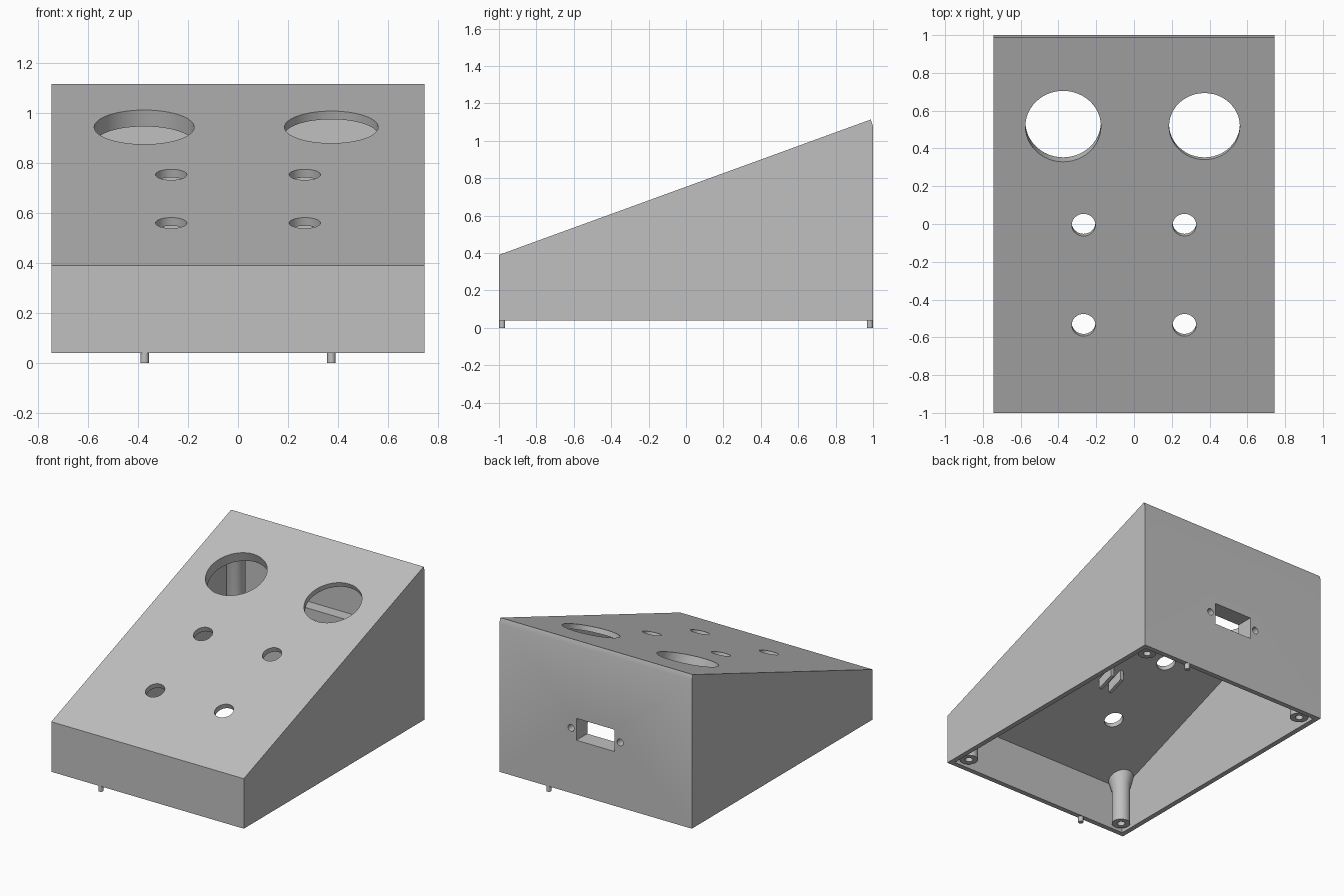
import bpy, bmesh, math
from mathutils import Vector

if "Cube" in bpy.data.objects:
    bpy.data.objects.remove(bpy.data.objects["Cube"], do_unlink=True)

TILT = math.radians(20)
HALF_W, WALL, BASE, FRONT_Z = 0.745, 0.035, 0.04, 0.39

grey = bpy.data.materials.new("silver_grey")
grey.use_nodes = True
grey.diffuse_color = (0.527, 0.527, 0.527, 1)
grey.node_tree.nodes["Principled BSDF"].inputs["Base Color"].default_value = grey.diffuse_color


def slope(y):
    """Height of the sloping panel's outer face."""
    return FRONT_Z + (y + 1) * math.tan(TILT)


def ceiling(y):
    return slope(y) - WALL / math.cos(TILT)


def finish(name, bm):
    bmesh.ops.recalc_face_normals(bm, faces=bm.faces)
    mesh = bpy.data.meshes.new(name)
    bm.to_mesh(mesh)
    bm.free()
    mesh.materials.append(grey)
    obj = bpy.data.objects.new(name, mesh)
    bpy.context.collection.objects.link(obj)
    return obj


def prism(name, profile, half_w):
    """Extrude a side profile of (y, z) points across the width."""
    bm = bmesh.new()
    face = bm.faces.new([bm.verts.new((-half_w, y, z)) for y, z in profile])
    out = bmesh.ops.extrude_face_region(bm, geom=[face])
    verts = [v for v in out["geom"] if isinstance(v, bmesh.types.BMVert)]
    bmesh.ops.translate(bm, verts=verts, vec=(2 * half_w, 0, 0))
    return finish(name, bm)


def box(name, half_w, y0, y1, z0, z1):
    return prism(name, [(y0, z0), (y1, z0), (y1, z1), (y0, z1)], half_w)


def cylinder(name, center, radius, depth, tilt=0.0, sides=48):
    bm = bmesh.new()
    bmesh.ops.create_cone(bm, cap_ends=True, segments=sides, radius1=radius,
                          radius2=radius, depth=depth)
    obj = finish(name, bm)
    obj.location = center
    obj.rotation_euler.x = tilt
    return obj


def activate(obj):
    bpy.ops.object.select_all(action="DESELECT")
    obj.select_set(True)
    bpy.context.view_layer.objects.active = obj


def cut(obj, cutters):
    activate(obj)
    for cutter in cutters:
        mod = obj.modifiers.new("cut", "BOOLEAN")
        mod.operation, mod.solver, mod.object = "DIFFERENCE", "EXACT", cutter
        bpy.ops.object.modifier_apply(modifier=mod.name)


def smooth(obj):
    activate(obj)
    bpy.ops.object.shade_smooth_by_angle(angle=math.radians(30))


# Sloped hollow case, open underneath
back_y = 1 - WALL * math.sin(TILT)
case = prism("case", [(-1, BASE), (1, BASE), (1, ceiling(back_y) + 0.002),
                      (back_y, slope(back_y)), (-1, FRONT_Z)], HALF_W)
inner = 1 - WALL
cavity = prism("cavity_cutter", [(-inner, -0.1), (inner, -0.1), (inner, ceiling(inner)),
                                 (-inner, ceiling(-inner))], HALF_W - WALL)

# Thicker collar under one large opening, and the block behind the socket
normal = Vector((0, -math.sin(TILT), math.cos(TILT)))
hole_y = 0.517
collar_at = Vector((-0.375, hole_y, slope(hole_y)))
collar = cylinder("opening_collar", collar_at - normal * 0.045, 0.235, 0.05, TILT)
socket_block = box("socket_block", 0.3, 0.88, 0.975, 0.35, 0.645)

# Cutters for panel holes and rear socket
panel_cuts = [cylinder("hole_cutter", collar_at, 0.2, 0.4, TILT),
              cylinder("hole_cutter", (0.373, hole_y, slope(hole_y)), 0.1875, 0.2, TILT)]
for x in (-0.267, 0.267):
    for y in (-0.005, -0.535):
        panel_cuts.append(cylinder("hole_cutter", (x, y, slope(y)), 0.0625, 0.2, TILT))
rear_cuts = [box("socket_cutter", 0.148, 0.8, 1.1, 0.42, 0.573)]
for x in (-0.19, 0.19):
    rear_cuts.append(cylinder("screw_cutter", (x, 0.95, 0.495), 0.024, 0.3, math.pi / 2, 24))

cut(case, [cavity] + panel_cuts + rear_cuts)
cut(collar, panel_cuts[:1])
cut(socket_block, rear_cuts)
for cutter in [cavity] + panel_cuts + rear_cuts:
    bpy.data.objects.remove(cutter, do_unlink=True)


# Corner screw posts: bored at the foot, flared where they meet the panel
def post(name, x, y):
    foot, sides = 0.055, 32
    rings = [(0.025, 0.2, 0), (0.025, foot, 0), (0.06, foot, 0),
             (0.06, -0.08, 1), (0.083, 0.008, 1)]
    bm = bmesh.new()
    loops = []
    for radius, z, hung in rings:
        loop = []
        for i in range(sides):
            a = 2 * math.pi * i / sides
            py = y + radius * math.sin(a)
            top = ceiling(py) if hung else 0
            loop.append(bm.verts.new((x + radius * math.cos(a), py, top + z)))
        loops.append(loop)
    for low, high in zip(loops, loops[1:]):
        for i in range(sides):
            j = (i + 1) % sides
            bm.faces.new((low[i], low[j], high[j], high[i]))
    bm.faces.new(loops[0])
    bm.faces.new(loops[-1])
    return finish(name, bm)


parts = [case, collar, socket_block]
for side, sx in (("left", 1), ("right", -1)):
    for end, sy in (("front", -1), ("back", 1)):
        parts.append(post(f"{end}_{side}_post", sx * (HALF_W - 0.1), sy * 0.9))

# Locating pegs under the front and back walls
for name, s in (("front_peg", -1), ("back_peg", 1)):
    parts.append(cylinder(name, (s * 0.373, s * 0.983, 0.03), 0.0165, 0.06, sides=24))

# Pair of clip fins hanging under the panel
for name, s in (("left_clip_fin", 1), ("right_clip_fin", -1)):
    y0, y1 = -0.29, -0.17
    fin = prism(name, [(y0, ceiling(y0) - 0.07), (y1, ceiling(y1) - 0.07),
                       (y1, ceiling(y1) + 0.01), (y0, ceiling(y0) + 0.01)], 0.012)
    fin.location.x = s * 0.04
    parts.append(fin)

for part in parts:
    smooth(part)
